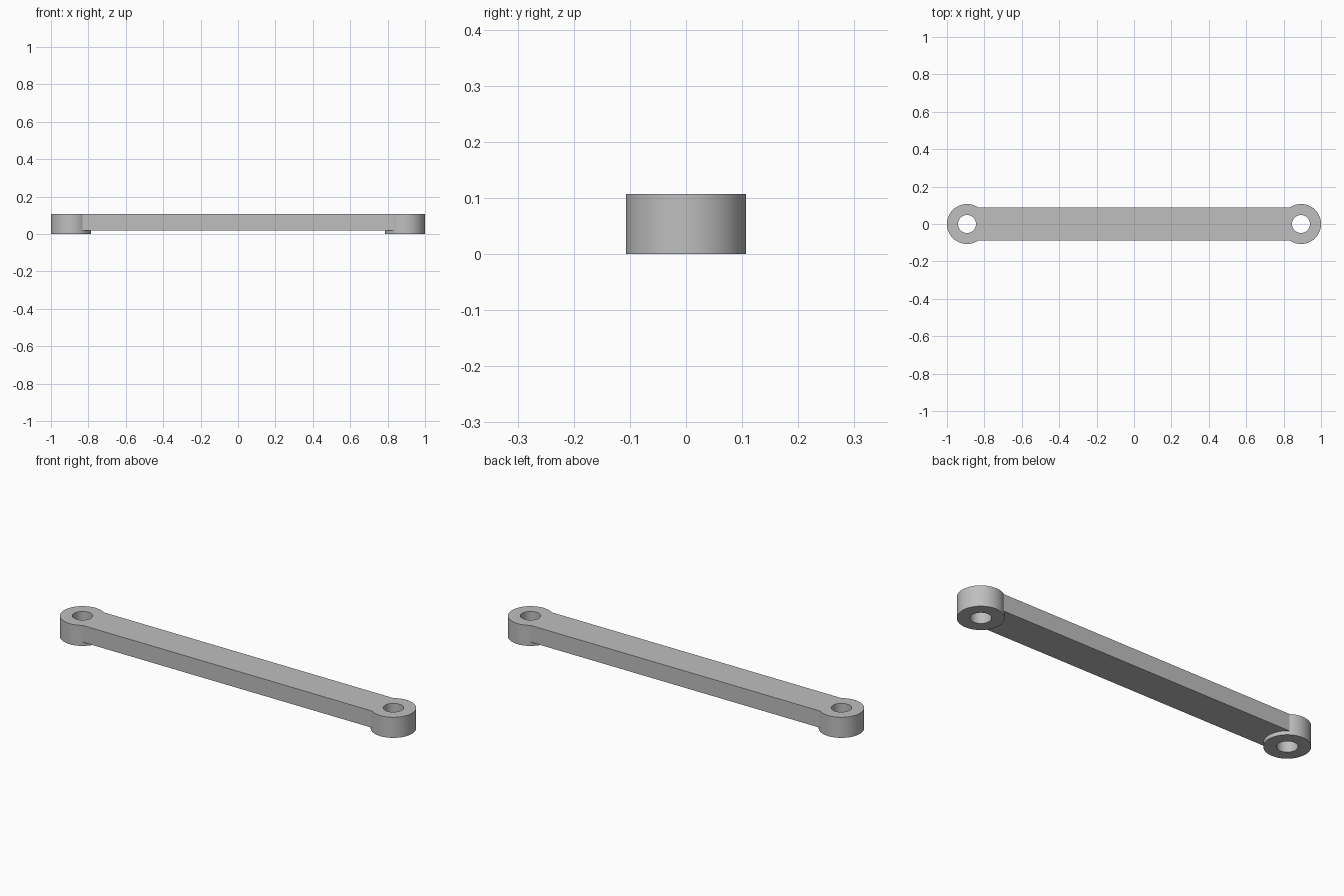
import bpy
import bmesh
from math import sin, cos, pi, asin, radians

cube = bpy.data.objects.get("Cube")
if cube:
    bpy.data.objects.remove(cube, do_unlink=True)

CENTRE = 0.893      # distance of each eye from the middle
OUTER, BORE = 0.107, 0.048
HEIGHT = 0.107
HALF_WIDTH, BAR_BOTTOM = 0.088, 0.02
SIDES = 96

grey = bpy.data.materials.new("plain grey")
grey.use_nodes = True
colour = (0.52, 0.52, 0.52, 1)
grey.diffuse_color = colour
grey.node_tree.nodes["Principled BSDF"].inputs["Base Color"].default_value = colour


def finish(name, bm):
    bmesh.ops.recalc_face_normals(bm, faces=bm.faces)
    mesh = bpy.data.meshes.new(name)
    bm.to_mesh(mesh)
    bm.free()
    mesh.materials.append(grey)
    obj = bpy.data.objects.new(name, mesh)
    bpy.context.collection.objects.link(obj)
    bpy.ops.object.select_all(action="DESELECT")
    obj.select_set(True)
    bpy.context.view_layer.objects.active = obj
    bpy.ops.object.shade_smooth_by_angle(angle=radians(30))


# Pierced round eye: a rectangular section swept around the bore
def eye(name, x):
    bm = bmesh.new()
    section = [(BORE, 0), (OUTER, 0), (OUTER, HEIGHT), (BORE, HEIGHT)]
    rings = []
    for i in range(SIDES):
        a = 2 * pi * i / SIDES
        rings.append([bm.verts.new((x + r * cos(a), r * sin(a), z)) for r, z in section])
    for i in range(SIDES):
        a, b = rings[i - 1], rings[i]
        for j in range(4):
            bm.faces.new((a[j - 1], a[j], b[j], b[j - 1]))
    finish(name, bm)


# Straight bar whose hollow ends fit around the eyes
def link_bar():
    bm = bmesh.new()
    reach = asin(HALF_WIDTH / OUTER)
    steps = 24
    angles = [reach * (2 * i / steps - 1) for i in range(steps + 1)]
    left = [(CENTRE - OUTER * cos(a), OUTER * sin(a)) for a in angles]
    columns = []
    for x, y in left:
        columns.append([bm.verts.new((s * x, y, z))
                        for s, z in ((-1, BAR_BOTTOM), (1, BAR_BOTTOM), (1, HEIGHT), (-1, HEIGHT))])
    for a, b in zip(columns, columns[1:]):
        for j in range(4):
            bm.faces.new((a[j - 1], a[j], b[j], b[j - 1]))
    bm.faces.new(columns[0])
    bm.faces.new(columns[-1])
    finish("link_bar", bm)


eye("left_eye", CENTRE)
eye("right_eye", -CENTRE)
link_bar()
